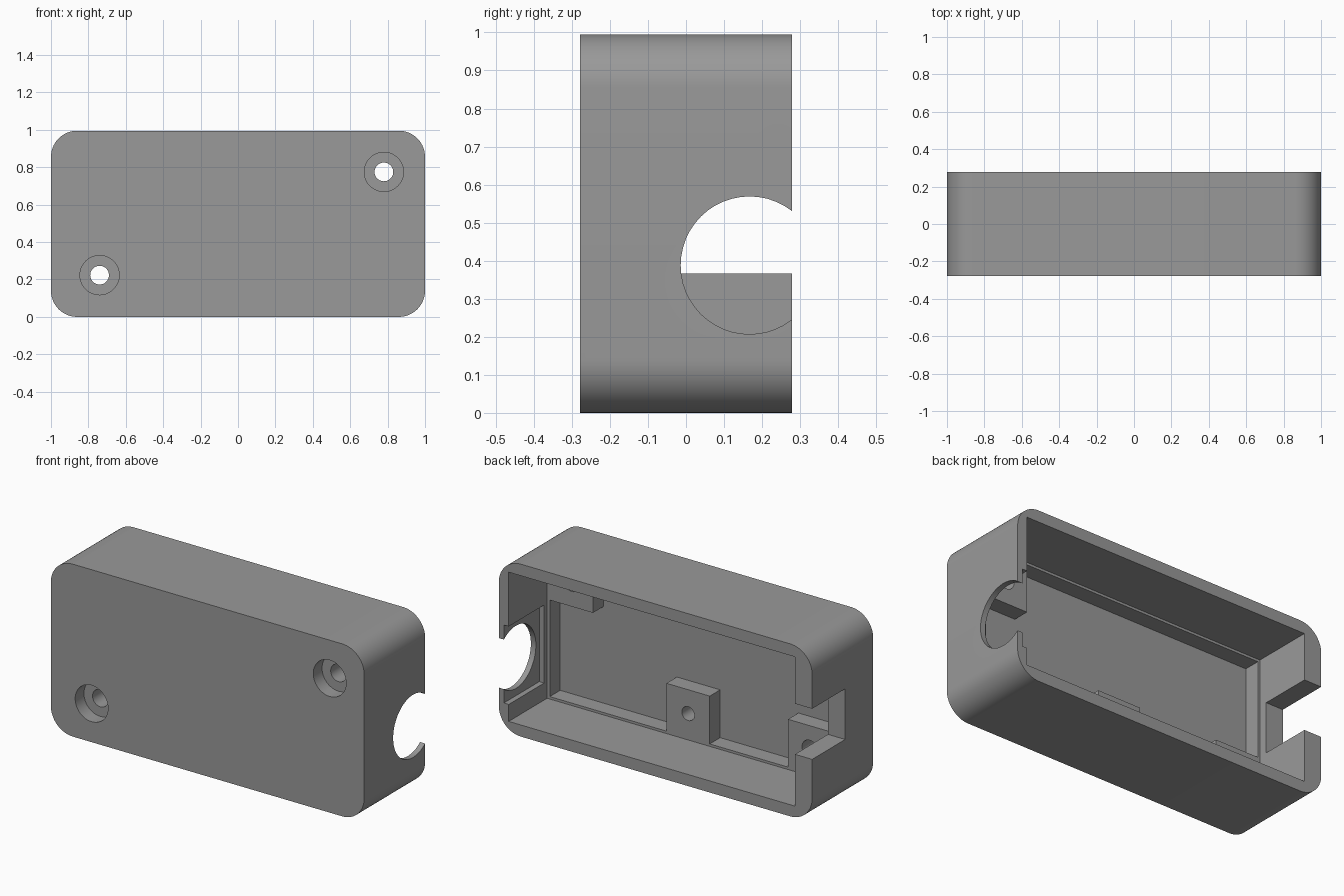
import bpy, bmesh, math

if "Cube" in bpy.data.objects:
    bpy.data.objects.remove(bpy.data.objects["Cube"])

grey = bpy.data.materials.new("plain_grey")
grey.diffuse_color = (0.32, 0.32, 0.32, 1)
grey.use_nodes = True
grey.node_tree.nodes["Principled BSDF"].inputs["Base Color"].default_value = grey.diffuse_color

FRONT, BACK = -0.278, 0.278      # closed face and open rim
LEDGE, FLOOR = -0.072, -0.167    # step in the cavity and its floor
HEIGHT = 0.995
BOSS = 0.138                     # half width of a screw boss


def prism(name, outline, y0, y1):
    """Extrude an (x, z) outline from y0 to y1."""
    bm = bmesh.new()
    face = bm.faces.new([bm.verts.new((x, y0, z)) for x, z in outline])
    new = bmesh.ops.extrude_face_region(bm, geom=[face])["geom"]
    moved = [v for v in new if isinstance(v, bmesh.types.BMVert)]
    bmesh.ops.translate(bm, verts=moved, vec=(0, y1 - y0, 0))
    bmesh.ops.recalc_face_normals(bm, faces=bm.faces)
    mesh = bpy.data.meshes.new(name)
    bm.to_mesh(mesh)
    bm.free()
    mesh.materials.append(grey)
    obj = bpy.data.objects.new(name, mesh)
    bpy.context.collection.objects.link(obj)
    return obj


def box(name, x0, x1, y0, y1, z0, z1):
    return prism(name, [(x0, z0), (x1, z0), (x1, z1), (x0, z1)], y0, y1)


def arc(cx, cz, r, start, sweep, n):
    return [(cx + r * math.cos(start + sweep * i / n),
             cz + r * math.sin(start + sweep * i / n)) for i in range(n + 1)]


def drill(name, x, z, r, y0, y1):
    return prism(name, arc(x, z, r, 0, math.tau, 48)[:-1], y0, y1)


# Rounded outer block
R = 0.14
outline = []
for i, (cx, cz) in enumerate([(1 - R, HEIGHT - R), (R - 1, HEIGHT - R),
                              (R - 1, R), (1 - R, R)]):
    outline += arc(cx, cz, R, i * math.pi / 2, math.pi / 2, 16)
case = prism("case_shell", outline, FRONT, BACK)

# Wide upper cavity, open at the back
cutters = [box("upper_cavity", -0.89, 0.937, LEDGE, 0.4, 0.067, 0.928)]

# Narrow lower cavity, its outline stepping around the three screw bosses
x0, x1, z0, z1 = -0.877, 0.92, 0.081, 0.914
boss_top = z0 + 2 * BOSS
mid = 0.037
cutters.append(prism("lower_cavity", [
    (x0, boss_top), (x0 + 2 * BOSS, boss_top), (x0 + 2 * BOSS, z0),
    (mid - BOSS, z0), (mid - BOSS, boss_top),
    (mid + BOSS, boss_top), (mid + BOSS, z0),
    (x1, z0), (x1, z1 - 2 * BOSS), (x1 - 2 * BOSS, z1 - 2 * BOSS),
    (x1 - 2 * BOSS, z1), (x0, z1)], FLOOR, 0.1))

# Counterbored screw holes and the blind pilot hole
for x, z in [(-0.74, 0.223), (0.78, 0.775)]:
    cutters.append(drill("screw_hole", x, z, 0.05, -0.4, 0.1))
    cutters.append(drill("counterbore", x, z, 0.105, -0.4, FRONT + 0.08))
cutters.append(drill("pilot_hole", mid, 0.219, 0.04, FLOOR, 0.1))

# Rectangular notch in the left wall
cutters.append(box("cable_notch", -1.2, -0.7, -0.023, 0.4, 0.366, 0.658))

# Recess and round opening in the right wall
cutters.append(box("connector_recess", 0.8, 0.968, -0.045, 0.4, 0.165, 0.615))
hole = drill("connector_opening", 0, 0, 0.181, -0.2, 0.2)
hole.rotation_euler.z = math.pi / 2
hole.location = (1.0, 0.167, 0.388)
cutters.append(hole)

# Cut everything out of the block, then discard the cutters
bpy.context.view_layer.objects.active = case
case.select_set(True)
for cutter in cutters:
    cutter.hide_render = True
    mod = case.modifiers.new(cutter.name, "BOOLEAN")
    mod.operation = "DIFFERENCE"
    mod.solver = "EXACT"
    mod.object = cutter
    bpy.ops.object.modifier_apply(modifier=mod.name)
for cutter in cutters:
    bpy.data.objects.remove(cutter)

bpy.ops.object.shade_smooth_by_angle(angle=math.radians(30))
